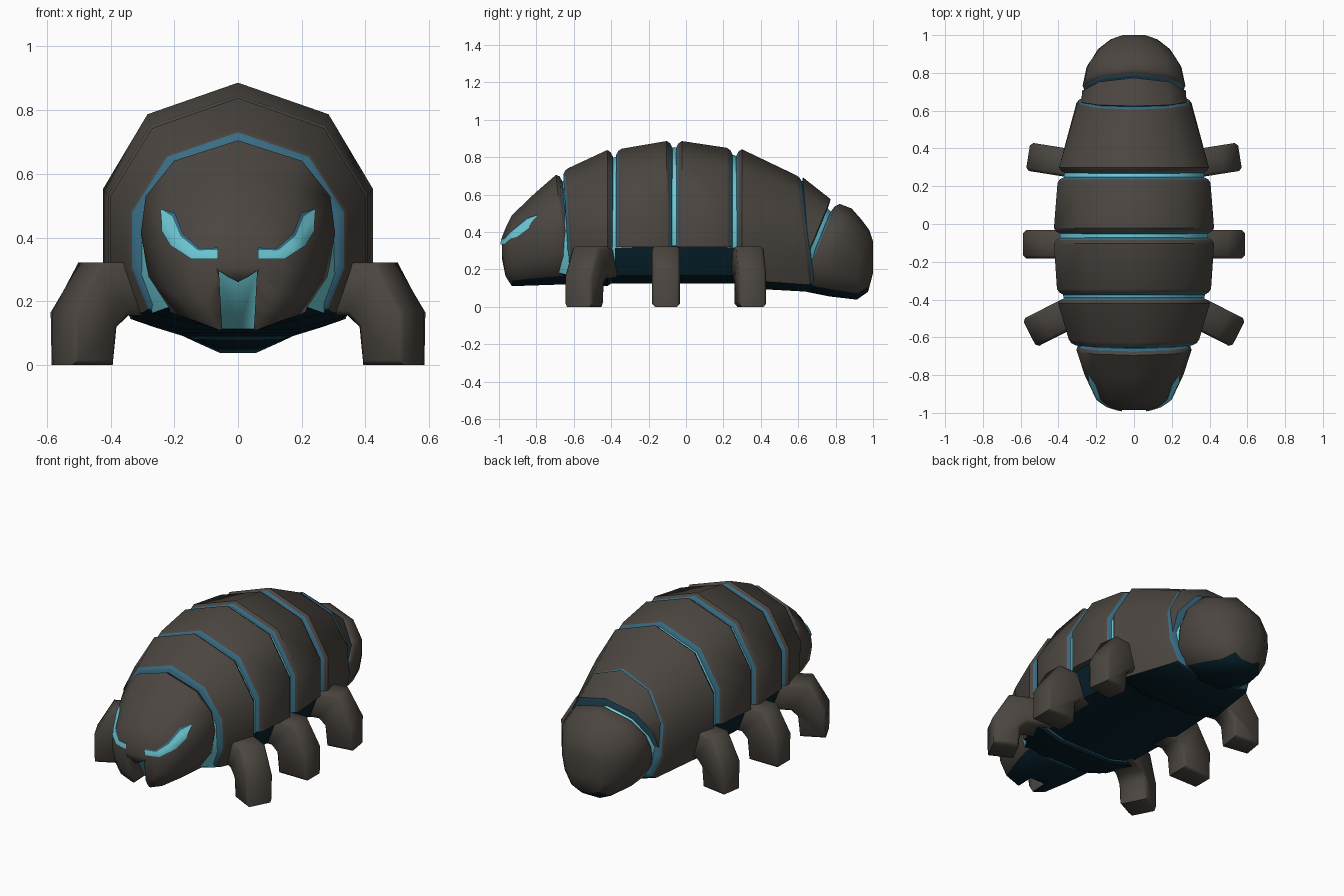
import bpy, bmesh, math
from mathutils import Vector, Matrix
from mathutils.bvhtree import BVHTree

if "Cube" in bpy.data.objects:
    bpy.data.objects.remove(bpy.data.objects["Cube"])


def mat(name, rgb):
    m = bpy.data.materials.new(name)
    m.diffuse_color = (*rgb, 1)
    m.use_nodes = True
    m.node_tree.nodes["Principled BSDF"].inputs["Base Color"].default_value = m.diffuse_color
    return m


MATS = [mat("armor brown", (0.07, 0.06, 0.051)), mat("glow cyan", (0.15, 0.58, 0.66)),
        mat("groove blue", (0.04, 0.15, 0.23)), mat("belly dark teal", (0.002, 0.014, 0.023))]
ARMOR, CYAN, BLUE, TEAL = range(4)

# half cross-sections from crown to keel: (fraction of half width, fraction of height)
BODY = [(0, 1), (.67, .87), (1, .575), (1, .28), (.85, .06), (.45, 0), (0, 0)]
SHELL = [(0, 1), (.67, .825), (1, .41), (1, 0), (0, 0)]
ROUND = [(0, 1), (.66, .89), (.95, .7), (1, .5), (.92, .27), (.7, .08), (.3, 0), (0, 0)]


def finish(name, bm, smooth=40):
    bmesh.ops.recalc_face_normals(bm, faces=bm.faces)
    me = bpy.data.meshes.new(name)
    bm.to_mesh(me)
    bm.free()
    for m in MATS:
        me.materials.append(m)
    ob = bpy.data.objects.new(name, me)
    bpy.context.collection.objects.link(ob)
    bpy.ops.object.select_all(action='DESELECT')
    ob.select_set(True)
    bpy.context.view_layer.objects.active = ob
    bpy.ops.object.shade_smooth_by_angle(angle=math.radians(smooth))
    return ob


def extrude_y(bm, outline, y, depth):
    base = bm.faces.new([bm.verts.new((x, y, z)) for x, z in outline])
    ext = bmesh.ops.extrude_face_region(bm, geom=[base])
    far = [v for v in ext["geom"] if isinstance(v, bmesh.types.BMVert)]
    bmesh.ops.translate(bm, vec=(0, depth, 0), verts=far)
    return far


def loft(profile, sections, bands):
    """Skin sections (y, shear, half width, top, bottom); bands = colour per strip, caps included."""
    bm = bmesh.new()
    rings = []
    for y, k, w, t, b in sections:
        half = [(fx * w, b + fz * (t - b)) for fx, fz in profile]
        pts = half + [(-x, z) for x, z in half[-2:0:-1]]
        rings.append([bm.verts.new((x, y + k * (z - .4), z)) for x, z in pts])
    bm.faces.new(rings[0]).material_index = bands[0]
    n = len(rings[0])
    for i in range(len(rings) - 1):
        for j in range(n):
            f = bm.faces.new((rings[i][j], rings[i][(j + 1) % n],
                              rings[i + 1][(j + 1) % n], rings[i + 1][j]))
            f.material_index = bands[i + 1]
    bm.faces.new(rings[-1]).material_index = bands[-1]
    bmesh.ops.recalc_face_normals(bm, faces=bm.faces)
    for f in bm.faces:  # undersides are dark
        if f.normal.z < -.7 and f.calc_center_median().z < .2:
            f.material_index = TEAL
    return bm


def shrink(sec, dy, s, keep_bottom=False):
    y, k, w, t, b = sec
    return (y + dy, k, w - s, t - s, b if keep_bottom else b + s)


def plate(name, profile, a, c):
    """Armor segment between sections a and c: chamfered rims and blue groove walls."""
    kb = profile is SHELL
    secs = [shrink(a, -.013, .036, kb), shrink(a, 0, .012, kb), shrink(a, .018, 0),
            shrink(c, -.018, 0), shrink(c, 0, .012, kb), shrink(c, .013, .036, kb)]
    bands = [BLUE, BLUE, ARMOR, ARMOR, ARMOR, BLUE, BLUE]
    return finish(name, loft(profile, secs, bands))


# armor segments
plate("shoulder_armor", BODY, (-.625, -.06, .345, .742, .13), (-.403, 0, .402, .838, .11))
plate("front_back_armor", SHELL, (-.362, 0, .408, .845, .32), (-.085, 0, .424, .886, .32))
plate("middle_back_armor", SHELL, (-.04, 0, .424, .886, .32), (.236, 0, .405, .85, .32))
plate("rear_back_armor", BODY, (.281, 0, .397, .842, .10), (.64, -.12, .305, .705, .08))
finish("rump_armor", loft(SHELL, [(.64, -.08, .255, .66, .3), (.648, -.08, .278, .692, .3),
                                  (.70, .42, .275, .575, .3), (.705, .42, .245, .535, .3)],
                          [BLUE, BLUE, ARMOR, BLUE, BLUE]))

# soft inner body: glowing in the grooves, dark on the belly
core = loft(BODY, [(-.72, -.1, .24, .60, .16), (-.62, -.05, .315, .69, .13), (-.38, 0, .375, .80, .125),
                   (-.06, 0, .392, .853, .125), (.26, 0, .37, .81, .125),
                   (.62, -.1, .28, .66, .12), (.68, .1, .25, .58, .12), (.79, .4, .2, .47, .14)],
            [CYAN] * 9)
for f in core.faces:
    c = f.calc_center_median()
    if c.z < (.26 if -.36 < c.y < .26 else .16):
        f.material_index = TEAL
finish("inner_body", core)

# tail
tail = [(.728, .41, .235, .505, .14), (.74, .41, .262, .538, .105), (.765, .38, .272, .55, .08),
        (.855, .25, .252, .525, .055), (.935, .06, .19, .465, .038), (.98, .02, .125, .41, .08),
        (1.0, 0, .06, .35, .18)]
finish("tail", loft(ROUND, tail, [BLUE, BLUE] + [ARMOR] * 6), 50)

# head
head = [(-.985, 0, .075, .37, .25), (-.965, 0, .145, .42, .16), (-.93, 0, .20, .49, .11),
        (-.80, -.05, .262, .605, .115), (-.665, -.1, .305, .705, .12),
        (-.645, -.1, .298, .697, .13), (-.63, -.1, .265, .66, .165)]
head_bm = loft(ROUND, head, [ARMOR] * 6 + [BLUE, BLUE])
tree = BVHTree.FromBMesh(head_bm)
head_ob = finish("head", head_bm, 50)

# mouth notch between the mandibles, under a pointed brow, with a glowing sloped back wall
bm = bmesh.new()
MOUTH = [(-.045, .02), (.045, .02), (.06, .295), (.033, .277), (0, .26), (-.033, .277), (-.06, .295)]
for v in extrude_y(bm, MOUTH, -1.1, .18):
    v.co.y += (.28 - v.co.z) * .55
for f in bm.faces:
    f.material_index = CYAN if min(v.co.y for v in f.verts) > -1 else ARMOR
cutter = finish("mouth_cutter", bm)
cutter.hide_render = True
mod = head_ob.modifiers.new("mouth", 'BOOLEAN')
mod.operation, mod.object, mod.solver = 'DIFFERENCE', cutter, 'EXACT'
bpy.ops.object.select_all(action='DESELECT')
head_ob.select_set(True)
bpy.context.view_layer.objects.active = head_ob
bpy.ops.object.modifier_apply(modifier="mouth")
bpy.data.objects.remove(cutter)

# eyes: slanted strips projected on the face
UPPER = [(.062, .367), (.12, .365), (.17, .41), (.195, .475), (.237, .487)]
LOWER = [(.062, .332), (.145, .333), (.208, .375), (.235, .42), (.24, .482)]


def resample(pts, per=4):
    out = []
    for p, q in zip(pts, pts[1:]):
        out += [Vector(p).lerp(Vector(q), i / per) for i in range(per)]
    return out + [Vector(pts[-1])]


for side, label in ((1, "right"), (-1, "left")):
    bm = bmesh.new()
    rows = []
    for u, l in zip(resample(UPPER), resample(LOWER)):
        row = []
        for i in range(6):
            p = u.lerp(l, i / 5)
            hit, nrm, _, _ = tree.ray_cast(Vector((side * p.x, -2, p.y)), Vector((0, 1, 0)))
            row.append(bm.verts.new(hit + nrm * .005 + Vector((0, -.002, 0))))
        rows.append(row)
    for a, b in zip(rows, rows[1:]):
        for i in range(5):
            f = bm.faces.new((a[i], a[i + 1], b[i + 1], b[i]))
            f.material_index = BLUE if i == 0 else CYAN
    ob = finish(label + "_eye", bm, 60)
    if sum(p.normal.y for p in ob.data.polygons) > 0:
        ob.data.flip_normals()

# legs: bent profile extruded, bevelled, turned about the hip and mirrored
# label, hip y, width, turn, inset of the outer side, shift of the inner side
LEGS = (("front", -.485, .165, -27, .012, .035), ("middle", -.107, .15, 0, 0, 0),
        ("rear", .327, .15, 9, .025, .008))
for label, y, width, angle, out, inn in LEGS:
    profile = [(.24, .32), (.495 - out, .322), (.588 - out, .165), (.585 - out, 0),
               (.395 + inn, 0), (.383 + inn, .12), (.345 + inn, .155), (.24, .155)]
    for side, hand in ((1, "right"), (-1, "left")):
        bm = bmesh.new()
        extrude_y(bm, profile, -width / 2, width)
        rim = [e for e in bm.edges if abs(e.verts[0].co.y - e.verts[1].co.y) < 1e-5]
        bmesh.ops.bevel(bm, geom=rim, offset=.016, segments=1, affect='EDGES')
        hip = Vector((.37, 0, 0))
        bm.transform(Matrix.Translation(hip + Vector((0, y, 0)))
                     @ Matrix.Rotation(math.radians(angle), 4, 'Z') @ Matrix.Translation(-hip))
        if side < 0:
            bm.transform(Matrix.Diagonal((-1, 1, 1, 1)))
        finish(f"{label}_{hand}_leg", bm, 50)
